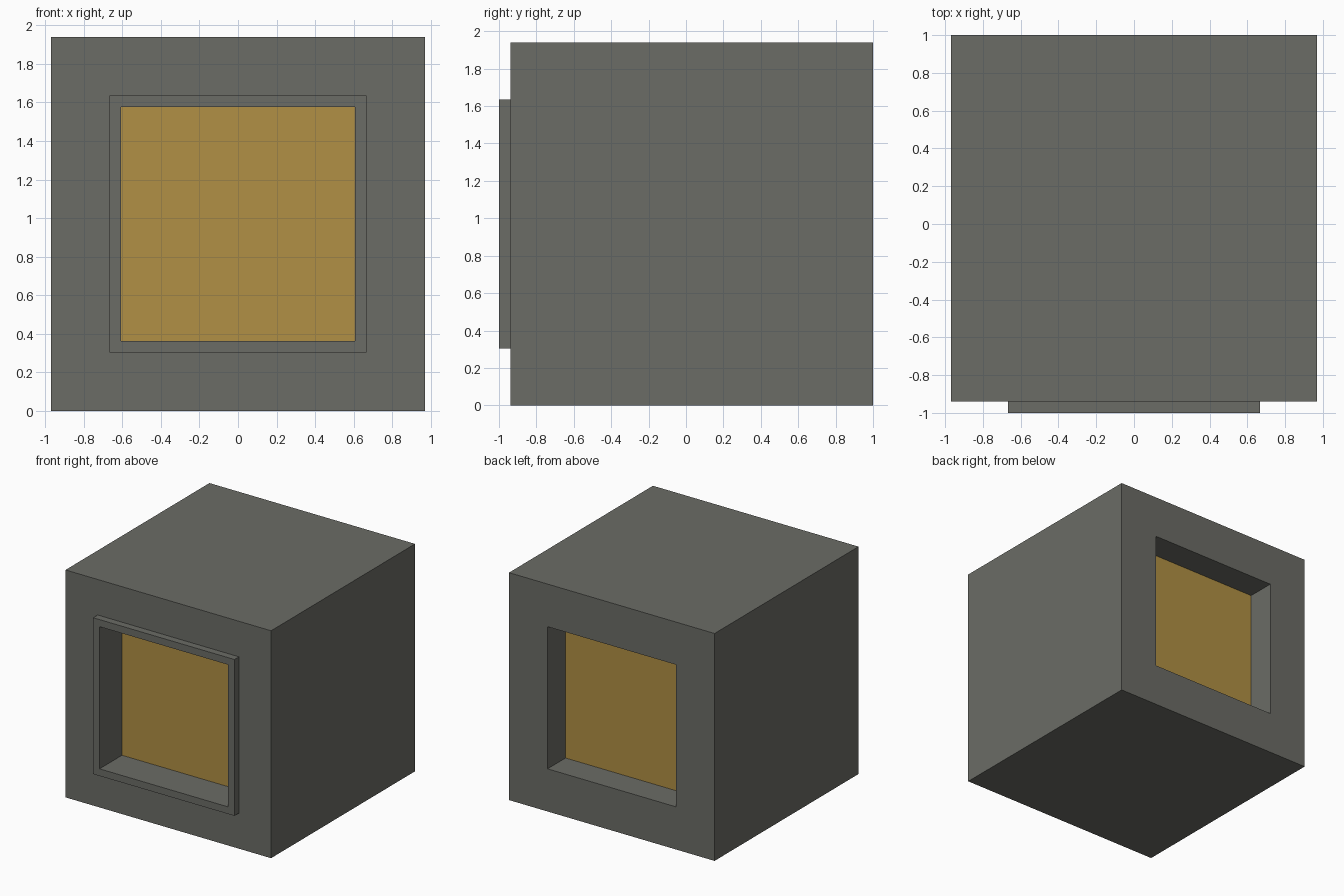
import bpy
import bmesh

if "Cube" in bpy.data.objects:
    bpy.data.objects.remove(bpy.data.objects["Cube"])

U = 2 / 33          # module: body is 32 modules wide, the rim adds one in depth
MID = 16 * U        # height of the centre axis


def material(name, rgb):
    m = bpy.data.materials.new(name)
    m.diffuse_color = (*rgb, 1)
    m.use_nodes = True
    m.node_tree.nodes["Principled BSDF"].inputs["Base Color"].default_value = m.diffuse_color
    return m


grey = material("warm_grey", (0.147, 0.150, 0.133))
gold = material("gold", (0.440, 0.279, 0.058))


def finish(name, bm, mat):
    bmesh.ops.recalc_face_normals(bm, faces=bm.faces)
    mesh = bpy.data.meshes.new(name)
    bm.to_mesh(mesh)
    bm.free()
    mesh.materials.append(mat)
    obj = bpy.data.objects.new(name, mesh)
    bpy.context.collection.objects.link(obj)


def square(bm, half, y):
    corners = ((-1, -1), (1, -1), (1, 1), (-1, 1))
    return [bm.verts.new((sx * half, y, MID + sz * half)) for sx, sz in corners]


def square_tube(name, outer, inner, y0, y1, mat):
    """Square tube along y with an open square hole."""
    bm = bmesh.new()
    loops = [square(bm, outer, y0), square(bm, outer, y1),
             square(bm, inner, y1), square(bm, inner, y0)]
    for a, b in zip(loops, loops[1:] + loops[:1]):
        for i in range(4):
            j = (i + 1) % 4
            bm.faces.new((a[i], a[j], b[j], b[i]))
    finish(name, bm, mat)


def square_block(name, half, y0, y1, mat):
    """Solid square block along y."""
    bm = bmesh.new()
    a, b = square(bm, half, y0), square(bm, half, y1)
    bm.faces.new(a)
    bm.faces.new(b)
    for i in range(4):
        j = (i + 1) % 4
        bm.faces.new((a[i], a[j], b[j], b[i]))
    finish(name, bm, mat)


FRONT = -1 + U      # front face of the body
# Cube body with a square opening through front and back
square_tube("body", 16 * U, 10 * U, FRONT, 1, grey)
# Thin raised rim around the front opening
square_tube("front_rim", 11 * U, 10 * U, -1, FRONT, grey)
# Gold core, recessed four modules from both faces
square_block("core", 10 * U, FRONT + 4 * U, 1 - 4 * U, gold)
